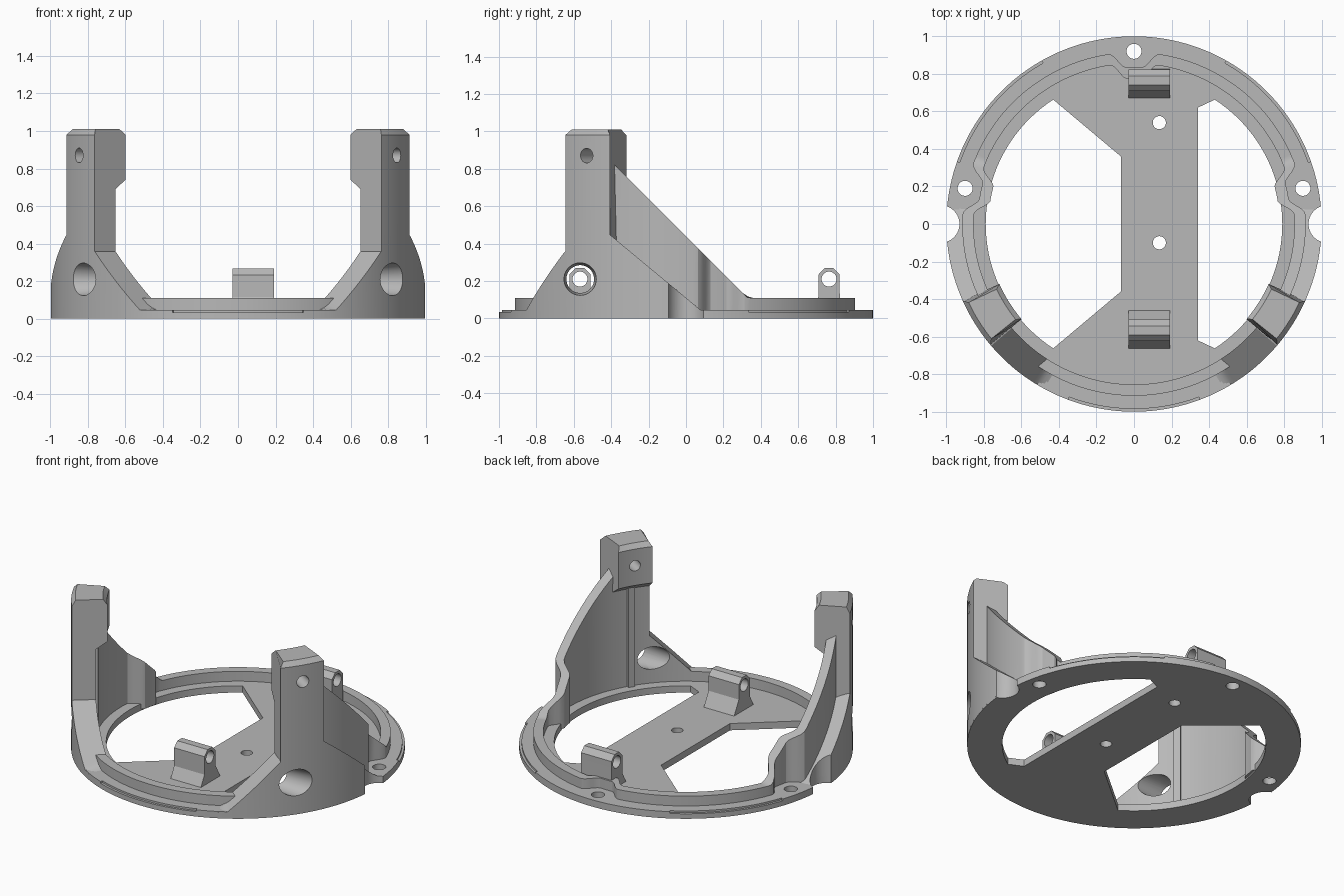
import bpy, bmesh
from math import sin, cos, radians, pi, atan2
from mathutils import Matrix, Vector

cube = bpy.data.objects.get("Cube")
if cube:
    bpy.data.objects.remove(cube, do_unlink=True)

grey = bpy.data.materials.new("plain grey")
grey.use_nodes = True
grey.diffuse_color = (0.48, 0.48, 0.48, 1)
grey.node_tree.nodes["Principled BSDF"].inputs["Base Color"].default_value = grey.diffuse_color

PLATE, LIP = 0.045, 0.11            # plate top and lip top heights
R_IN, R_OUT = 0.855, 0.915          # lip radii
P0, P1 = radians(-40.2), radians(-24)   # angular span of a pillar
PMID = (P0 + P1) / 2


def finish(name, bm):
    bmesh.ops.recalc_face_normals(bm, faces=bm.faces[:])
    me = bpy.data.meshes.new(name)
    bm.to_mesh(me)
    bm.free()
    me.materials.append(grey)
    ob = bpy.data.objects.new(name, me)
    bpy.context.scene.collection.objects.link(ob)
    return ob


def sweep(name, section, a0, a1, steps, side=1, closed=False):
    """Sweep section(angle) -> [(r, z, angle)] around z."""
    bm = bmesh.new()
    rings = []
    for i in range(steps if closed else steps + 1):
        a = a0 + (a1 - a0) * i / steps
        rings.append([bm.verts.new((side * r * cos(t), r * sin(t), z))
                      for r, z, t in section(a)])
    pairs = list(zip(rings, rings[1:]))
    if closed:
        pairs.append((rings[-1], rings[0]))
    else:
        bm.faces.new(rings[0])
        bm.faces.new(rings[-1])
    n = len(rings[0])
    for p, q in pairs:
        for j in range(n):
            k = (j + 1) % n
            bm.faces.new((p[j], p[k], q[k], q[j]))
    return finish(name, bm)


def wall(r0, r1, z0, top):
    """Rectangular section whose top follows top(x, y)."""
    def section(a):
        return [(r0, z0, a), (r1, z0, a),
                (r1, top(r1 * cos(a), r1 * sin(a)), a),
                (r0, top(r0 * cos(a), r0 * sin(a)), a)]
    return section


def prism(name, pts, depth, place):
    """Extrude a flat outline; place(u, v, w) gives the position."""
    bm = bmesh.new()
    lo, hi = [[bm.verts.new(place(u, v, w)) for u, v in pts] for w in depth]
    bm.faces.new(lo)
    bm.faces.new(hi)
    for j in range(len(pts)):
        k = (j + 1) % len(pts)
        bm.faces.new((lo[j], lo[k], hi[k], hi[j]))
    return finish(name, bm)


def rod(name, start, end, r0, r1=None, seg=40):
    start, end = Vector(start), Vector(end)
    d = end - start
    m = Matrix.Translation((start + end) / 2) @ d.to_track_quat('Z', 'Y').to_matrix().to_4x4()
    bm = bmesh.new()
    bmesh.ops.create_cone(bm, cap_ends=True, segments=seg, radius1=r0,
                          radius2=r1 or r0, depth=d.length, matrix=m)
    return finish(name, bm)


def cut(ob, cutters):
    for c in cutters:
        c.hide_render = True
        m = ob.modifiers.new("cut", 'BOOLEAN')
        m.operation, m.solver, m.object = 'DIFFERENCE', 'EXACT', c
    dg = bpy.context.evaluated_depsgraph_get()
    me = bpy.data.meshes.new_from_object(ob.evaluated_get(dg))
    ob.modifiers.clear()
    ob.data = me


def upright(u, v, w):
    return (u, v, w)


parts, helpers = [], []

# Base plate with two openings, screw holes, side notches and shallow edge ledges
plate = rod("base_plate", (0, 0, 0), (0, 0, PLATE), 1.0, seg=160)
arc = lambda a0, a1: [(0.79 * cos(radians(a0 + (a1 - a0) * i / 40)),
                       0.79 * sin(radians(a0 + (a1 - a0) * i / 40))) for i in range(41)]
cutters = [
    prism("left_gap", arc(-57, 57) + [(0.34, 0.62), (0.34, -0.62)], (-0.1, 0.2), upright),
    prism("right_gap", arc(123, 237) + [(-0.07, -0.36), (-0.07, 0.36)], (-0.1, 0.2), upright)]
for x, y, r in ((0, 0.92, 0.04), (0.9, 0.19, 0.04), (-0.9, 0.19, 0.04),
                (0.135, 0.54, 0.035), (0.135, -0.1, 0.035)):
    cutters.append(rod("screw_cutter", (x, y, -0.1), (x, y, 0.2), r))
notches = {s: rod("notch_cutter", (s * 1.03, 0, -0.1), (s * 1.03, 0, 0.8), 0.1)
           for s in (1, -1)}
for mid in (40, 140, 270):
    cutters.append(sweep("ledge_cutter", wall(0.985, 1.05, 0.033, lambda x, y: 0.07),
                         radians(mid - 20.5), radians(mid + 20.5), 24))
helpers += cutters + list(notches.values())
cut(plate, cutters + list(notches.values()))
parts.append(plate)


# Lip that bends inward round the screw holes and rises into the rear braces
def bend(a):
    g = 0
    for c in (pi / 2, radians(12), radians(168)):
        d = abs((a - c + pi) % (2 * pi) - pi)
        t = min(1, max(0, (d - 0.05) / 0.1))
        g = max(g, 1 - t * t * (3 - 2 * t))
    return 0.08 * g


def lip_section(a):
    b = bend(a)
    res = [(R_IN - b, 0.01, a), (R_OUT - b, 0.01, a)]
    for r in (R_OUT - b, R_IN - b):
        x, y = r * cos(a), r * sin(a)
        braced = atan2(y, abs(x)) > P1 - 0.02
        res.append((r, max(LIP, 0.44 - y) if braced else LIP, a))
    return res


parts.append(sweep("lip_and_braces", lip_section, 0, 2 * pi, 360, closed=True))


# Pillars with a thicker chamfered head
def pillar_section(a):
    prof = [(R_IN, 0.01), (1, 0.01), (1, 0.98), (0.975, 1.01), (0.81, 1.01),
            (0.785, 0.98), (0.785, 0.74), (R_IN, 0.69)]
    return [(r, z, PMID + (a - PMID) * (0.83 if z > 1 else 1)) for r, z in prof]


def flank_top(x, y):
    s = x * sin(P0) - y * cos(P0)
    return min(0.36, max(0.04, 0.36 - s))


def buttress_top(x, y):
    return min(0.45, max(0.04, 0.45 - 0.83 * (y + 0.41)))


for s, label in ((1, "left"), (-1, "right")):
    pillar = sweep(label + "_pillar", pillar_section, P0, P1, 16, s)
    flank = sweep(label + "_front_flank", wall(R_IN, 1, 0.01, flank_top),
                  radians(-62.5), radians(-38), 30, s)
    buttress = sweep(label + "_rear_buttress", wall(0.9, 1, 0.01, buttress_top),
                     radians(-25), radians(5.5), 40, s)
    rib = sweep(label + "_wire_rib", wall(0.838, 0.86, 0.03, lambda x, y: 0.71),
                PMID - 0.025, PMID + 0.025, 4, s)
    # radial screw hole in the head, sideways access hole at the foot
    d = Vector((s * cos(PMID), sin(PMID), 0))
    up = Vector((0, 0, 0.87))
    screw = rod("head_screw_cutter", d * 0.7 + up, d * 1.1 + up, 0.033, 0.041)
    access = rod("access_cutter", (s * 0.5, -0.57, 0.21), (s * 0.9, -0.57, 0.21), 0.065, 0.092)
    cut(pillar, [screw, access])
    cut(flank, [access])
    cut(buttress, [notches[s]])
    helpers += [screw, access]
    parts += [pillar, flank, buttress, rib]

# Two hinge posts with a bevelled top, a flared foot and a cross hole
for label, yc, rear in (("front", -0.567, 0.107), ("rear", 0.765, 0.06)):
    w, c = 0.057, 0.024
    outline = [(yc - 0.095, 0.03), (yc - 0.095, PLATE), (yc - w, 0.115),
               (yc - w, 0.268 - c - 0.01), (yc - c, 0.268), (yc + c, 0.268),
               (yc + w, 0.268 - c - 0.01), (yc + w, 0.135),
               (yc + rear, PLATE), (yc + rear, 0.03)]
    post = prism(label + "_hinge_post", outline, (-0.03, 0.192), lambda u, v, w: (w, u, v))
    pin = rod("pin_cutter", (-0.2, yc, 0.21), (0.4, yc, 0.21), 0.04)
    cut(post, [pin])
    helpers.append(pin)
    parts.append(post)

# Remove cutters and smooth the curved faces
for h in helpers:
    bpy.data.objects.remove(h, do_unlink=True)
bpy.ops.object.select_all(action='DESELECT')
for p in parts:
    p.select_set(True)
bpy.context.view_layer.objects.active = plate
bpy.ops.object.shade_smooth_by_angle(angle=radians(25))
